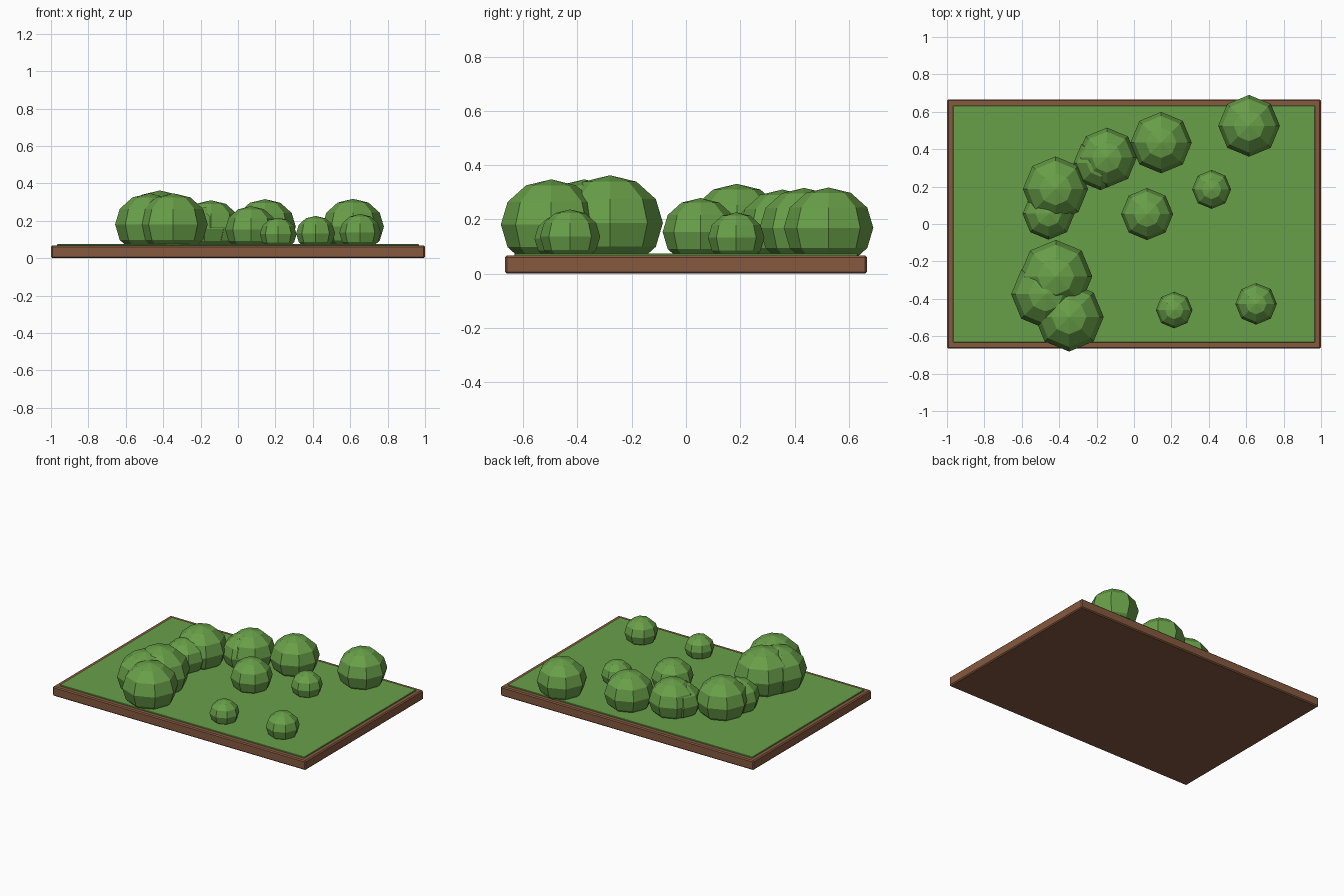
import bpy

# Remove the default cube
cube = bpy.data.objects.get("Cube")
if cube:
    bpy.data.objects.remove(cube, do_unlink=True)


def material(name, rgb):
    mat = bpy.data.materials.new(name)
    mat.use_nodes = True
    mat.diffuse_color = (*rgb, 1)
    mat.node_tree.nodes["Principled BSDF"].inputs["Base Color"].default_value = (*rgb, 1)
    return mat


green = material("leaf green", (0.14, 0.35, 0.066))
brown = material("soil brown", (0.24, 0.10, 0.05))


def slab(name, size, bottom, top, bevel, mat):
    bpy.ops.mesh.primitive_cube_add(size=1, location=(0, 0, (bottom + top) / 2))
    obj = bpy.context.object
    obj.name = name
    obj.scale = (size[0], size[1], top - bottom)
    bpy.ops.object.transform_apply(location=False, rotation=False, scale=True)
    mod = obj.modifiers.new("edge bevel", "BEVEL")
    mod.width = bevel
    mod.segments = 1
    obj.data.materials.append(mat)


def bush(name, x, y, radius):
    # Slightly squashed low-poly ball, sunk into the lawn
    bpy.ops.mesh.primitive_uv_sphere_add(
        segments=8, ring_count=6, radius=radius,
        location=(x, y, 0.07 + 0.6 * radius))
    obj = bpy.context.object
    obj.name = name
    obj.scale.z = 0.9
    bpy.ops.object.transform_apply(location=False, rotation=False, scale=True)
    obj.data.materials.append(green)


# Ground
slab("soil_base", (2, 1.333), 0, 0.067, 0.007, brown)
slab("lawn", (1.935, 1.265), 0.04, 0.075, 0.002, green)

# Bushes: x, y, radius
bushes = {
    "back_left_bush": (0.615, 0.525, 0.165),
    "back_middle_bush": (0.145, 0.435, 0.164),
    "back_right_bush": (-0.145, 0.355, 0.16),
    "back_right_small_bush": (-0.18, 0.325, 0.144),
    "right_bush": (-0.42, 0.187, 0.174),
    "right_small_bush": (-0.457, 0.055, 0.139),
    "centre_bush": (0.07, 0.053, 0.139),
    "left_small_bush": (0.415, 0.185, 0.104),
    "front_left_small_bush": (0.653, -0.427, 0.111),
    "front_middle_small_bush": (0.215, -0.46, 0.098),
    "front_right_tall_bush": (-0.418, -0.28, 0.195),
    "front_right_side_bush": (-0.472, -0.375, 0.185),
    "front_right_bush": (-0.347, -0.497, 0.185),
}
for name, spec in bushes.items():
    bush(name, *spec)
